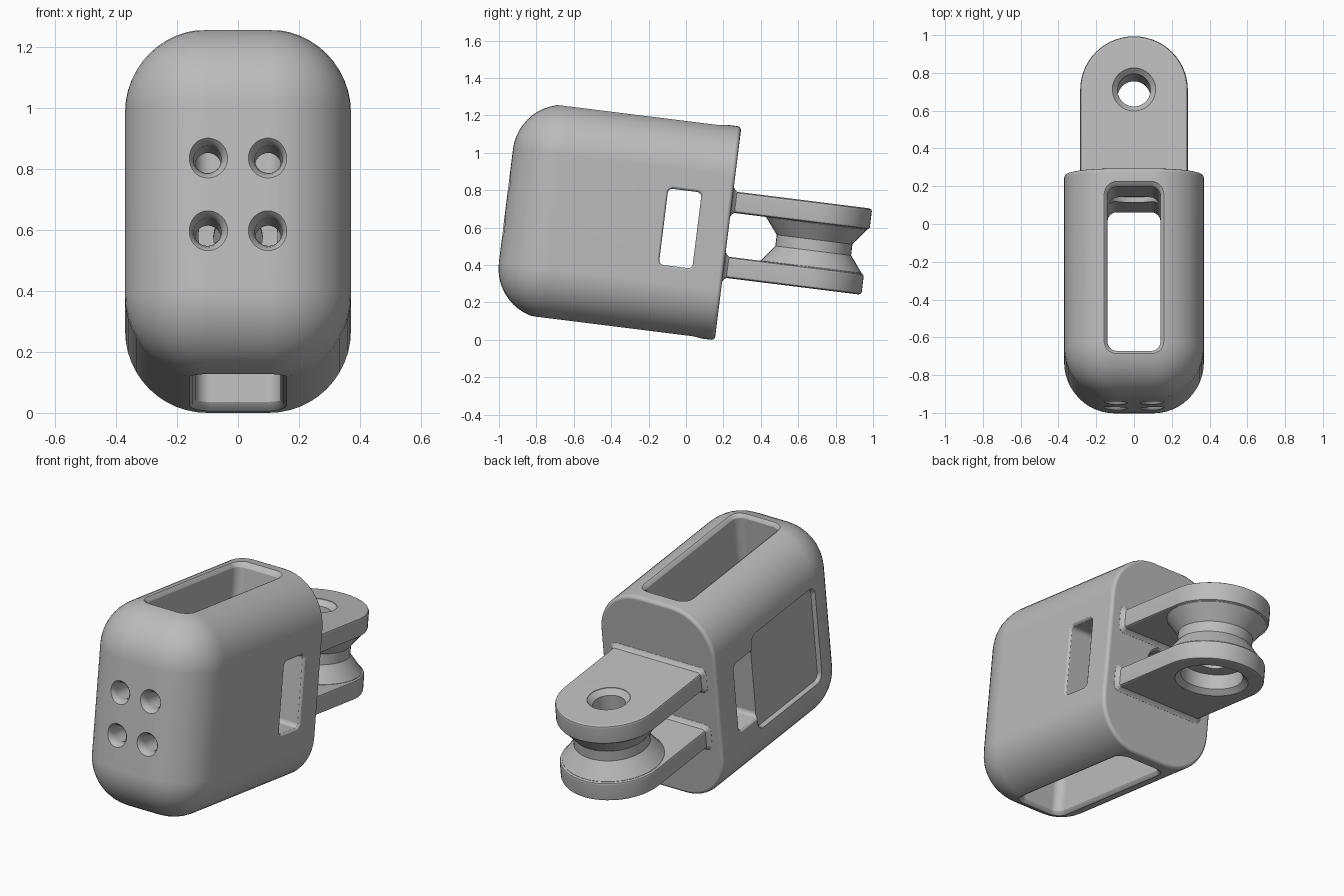
import bpy, bmesh, math
from mathutils import Matrix

cube = bpy.data.objects.get("Cube")
if cube:
    bpy.data.objects.remove(cube, do_unlink=True)

grey = bpy.data.materials.new("plain_grey")
grey.use_nodes = True
COLOUR = (0.5, 0.5, 0.5, 1)
grey.diffuse_color = COLOUR
grey.node_tree.nodes["Principled BSDF"].inputs["Base Color"].default_value = COLOUR

MID = 0.6          # height of the case axis
LUG_Y = 0.615      # centre of the hinge


def add(name, bm):
    bmesh.ops.recalc_face_normals(bm, faces=bm.faces)
    me = bpy.data.meshes.new(name)
    bm.to_mesh(me)
    bm.free()
    me.materials.append(grey)
    ob = bpy.data.objects.new(name, me)
    bpy.context.collection.objects.link(ob)
    return ob


def loft(name, axis, centre, half, radius, levels, seg=8):
    """Rounded rectangle swept along an axis; levels are (position, outset)."""
    bm = bmesh.new()
    rings = []
    for pos, out in levels:
        ring = []
        r = radius + out
        for k, (su, sv) in enumerate([(1, 1), (-1, 1), (-1, -1), (1, -1)]):
            for i in range(seg + 1):
                t = (k + i / seg) * math.pi / 2
                u = centre[0] + su * (half[0] - radius) + r * math.cos(t)
                v = centre[1] + sv * (half[1] - radius) + r * math.sin(t)
                co = {"x": (pos, u, v), "y": (u, pos, v), "z": (u, v, pos)}[axis]
                ring.append(bm.verts.new(co))
        rings.append(ring)
    for a, b in zip(rings, rings[1:]):
        for i in range(len(a)):
            j = (i + 1) % len(a)
            bm.faces.new((a[i], a[j], b[j], b[i]))
    bm.faces.new(rings[0])
    bm.faces.new(rings[-1])
    bmesh.ops.remove_doubles(bm, verts=bm.verts, dist=1e-5)
    return add(name, bm)


def disc(name, axis, centre, levels):
    """Turned part; levels are (position, radius)."""
    r = 0.05
    return loft(name, axis, centre, (r, r), r, [(p, q - r) for p, q in levels], 10)


def combine(target, tool, operation):
    mod = target.modifiers.new(operation, "BOOLEAN")
    mod.operation = operation
    mod.solver = "EXACT"
    mod.object = tool
    bpy.context.view_layer.objects.active = target
    bpy.ops.object.modifier_apply(modifier=mod.name)
    bpy.data.objects.remove(tool, do_unlink=True)


# Case shell: block with large rounds everywhere but the back
FRONT, BACK, LOW, HIGH, HALF = -1.045, 0.152, 0.025, 1.176, 0.37
bm = bmesh.new()
bmesh.ops.create_cube(bm, size=1)
bmesh.ops.scale(bm, vec=(2 * HALF, BACK - FRONT, HIGH - LOW), verts=bm.verts)
bmesh.ops.translate(bm, vec=(0, (BACK + FRONT) / 2, (HIGH + LOW) / 2), verts=bm.verts)


def at_back(e):
    return all(v.co.y > BACK - 1e-4 for v in e.verts)


bmesh.ops.bevel(bm, geom=[e for e in bm.edges if not at_back(e)], offset=0.27,
                segments=12, profile=0.5, affect="EDGES")
bmesh.ops.bevel(bm, geom=[e for e in bm.edges if at_back(e)], offset=0.02,
                segments=3, profile=0.5, affect="EDGES")
case = add("case", bm)

# Hinge lugs with a flared root, and the waisted spool between them
for side in (-1, 1):
    z = MID - 0.005 + side * 0.175
    lug = loft("lug", "z", (0, 0.325), (0.285, 0.575), 0.285,
               [(z - 0.057, -0.015), (z - 0.051, -0.004), (z - 0.042, 0),
                (z + 0.042, 0), (z + 0.051, -0.004), (z + 0.057, -0.015)], 14)
    combine(case, lug, "UNION")
    root = loft("lug_root", "y", (0, z), (0.285, 0.057), 0.015,
                [(0.12, 0.022), (0.153, 0.022), (0.16, 0.009), (0.175, -0.002)], 4)
    combine(case, root, "UNION")
spool = disc("spool", "z", (0, LUG_Y),
             [(0.45, 0.272), (0.478, 0.272), (0.565, 0.204), (0.625, 0.204),
              (0.712, 0.272), (0.74, 0.272)])
combine(case, spool, "UNION")

# Openings
e = 0.022  # rounding of the opening edges


def lips(a, b, flare=e):
    """Levels for a through cut with rounded lips at a and b."""
    return [(a - flare, 1.6 * flare), (a, flare), (a + 0.3 * flare, 0.45 * flare),
            (a + flare, 0), (b - flare, 0), (b - 0.3 * flare, 0.45 * flare),
            (b, flare), (b + flare, 1.6 * flare)]


cutters = [
    loft("cavity", "z", (0, -0.382), (0.14, 0.438), 0.05, lips(LOW + 0.005, HIGH - 0.005)),
    loft("side_slot", "x", (-0.105, MID - 0.005), (0.09, 0.205), 0.025, lips(-HALF, HALF, 0.012)),
    loft("side_recess", "x", (-0.475, MID), (0.285, 0.28), 0.04,
         [(-0.39, 0.025), (-HALF, 0.012), (-0.362, 0.004), (-0.35, 0)]),
    disc("back_screw_hole", "y", (0, MID),
         [(0.0, 0.13), (0.085, 0.13), (0.086, 0.08), (0.14, 0.08), (0.16, 0.1)]),
    disc("hinge_hole", "z", (0, LUG_Y),
         [(0.34, 0.2), (0.364, 0.2), (0.39, 0.17), (0.475, 0.17), (0.476, 0.087),
          (0.795, 0.087), (0.824, 0.115), (0.85, 0.115)]),
]
for sx in (-1, 1):
    for sz in (-1, 1):
        cutters.append(disc("front_hole", "y", (sx * 0.1, MID + sz * 0.12),
                            [(-1.08, 0.085), (FRONT, 0.066), (-1.03, 0.053),
                             (-1.005, 0.045), (-0.78, 0.045)]))
for c in cutters:
    combine(case, c, "DIFFERENCE")

# Lean the whole part and rest it on the ground
case.data.transform(Matrix.Rotation(math.radians(-7.1), 4, "X"))
case.data.transform(Matrix.Translation((0, 0, -min(v.co.z for v in case.data.vertices))))
bpy.ops.object.select_all(action="DESELECT")
case.select_set(True)
bpy.context.view_layer.objects.active = case
bpy.ops.object.shade_smooth_by_angle(angle=math.radians(32))
case.modifiers.new("even_normals", "WEIGHTED_NORMAL").keep_sharp = True
